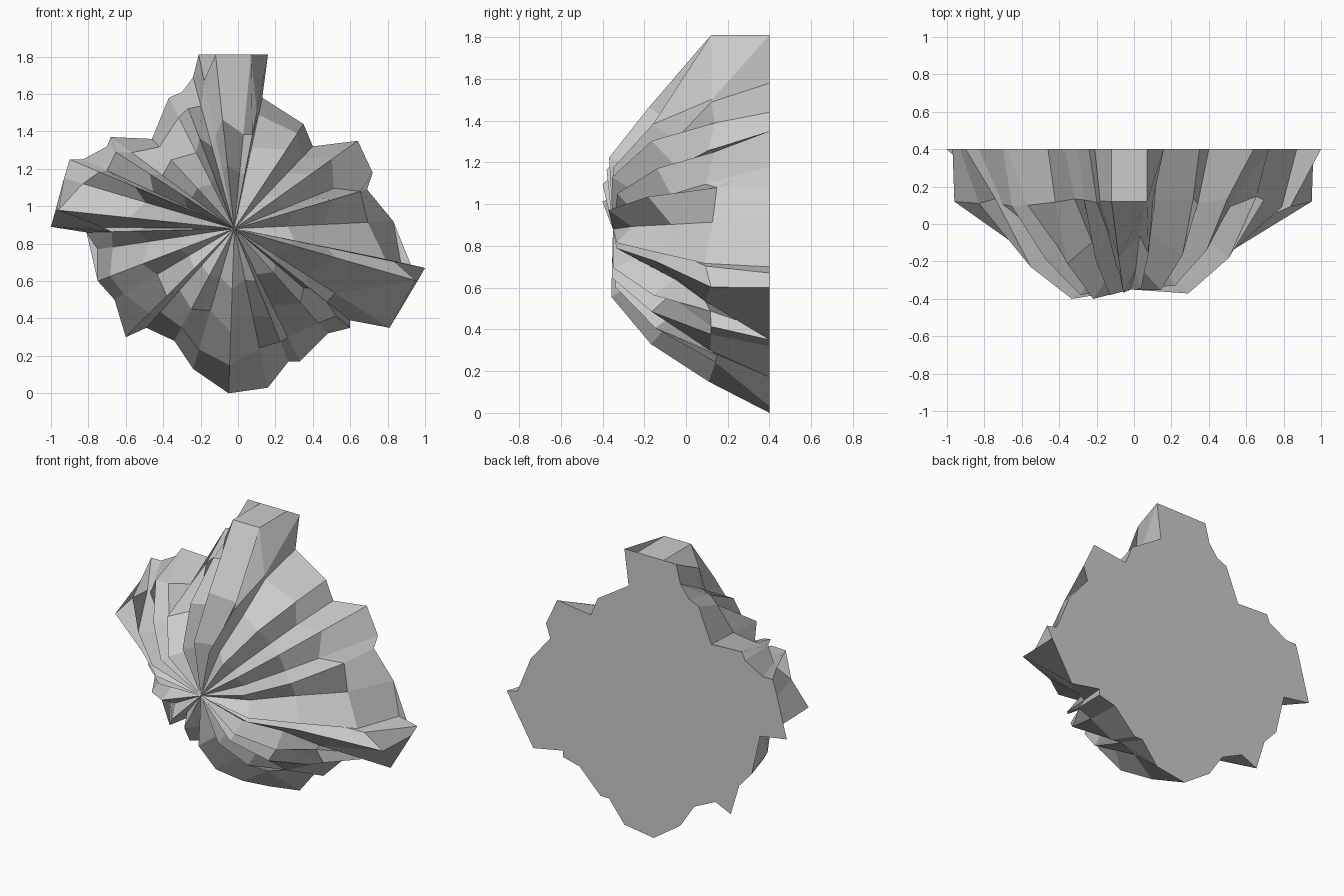
import bpy, bmesh, math, random

random.seed(11)
CX, CZ, TIP, BACK = -0.02, 0.88, -0.35, 0.4

# Back outline, clockwise from the top: x, z, and fullness of the ridge in front of it
OUTLINE = [
    (-0.21, 1.81, .85), (-0.12, 1.81, 1), (0.07, 1.81, 1), (0.16, 1.81, .67),
    (0.13, 1.58, .87), (0.35, 1.44, .91), (0.40, 1.32, .86), (0.64, 1.35, .79),
    (0.72, 1.18, .72), (0.69, 1.09, .95), (0.83, 0.92, .84), (0.87, 0.70, .91),
    (1.00, 0.67, .84), (0.96, 0.60, .99), (0.81, 0.35, .65), (0.60, 0.39, .80),
    (0.60, 0.35, .88), (0.48, 0.32, .90), (0.33, 0.17, .82), (0.27, 0.17, .85),
    (0.16, 0.03, .75), (-0.05, 0.00, .83), (-0.24, 0.13, .86), (-0.34, 0.28, .88),
    (-0.49, 0.35, .84), (-0.60, 0.30, .78), (-0.66, 0.50, .92), (-0.75, 0.60, .91),
    (-0.75, 0.77, .89), (-0.81, 0.86, .83), (-1.00, 0.89, .72), (-0.97, 0.98, .99),
    (-0.93, 1.15, .89), (-0.90, 1.25, .82), (-0.83, 1.25, .84), (-0.70, 1.32, .93),
    (-0.68, 1.37, .83), (-0.46, 1.36, .91), (-0.37, 1.58, .85), (-0.30, 1.61, .88),
    (-0.24, 1.69, .81),
]
# Inner rings: typical radius and depth
RINGS = [(0.30, -0.30), (0.51, -0.11)]

bm = bmesh.new()
tip = bm.verts.new((CX, TIP, CZ))
ribs = []
for n, (x, z, full) in enumerate(OUTLINE):
    dx, dz = x - CX, z - CZ
    reach = math.hypot(dx, dz)
    rim = reach * full
    ux, uz = dx / reach, dz / reach
    # Neighbouring ribs alternate between ridge and groove
    pleat = (0.06 if n % 2 else -0.06) + random.uniform(-0.03, 0.03)
    rib = []
    for radius, y in RINGS:
        swell = min(1.06, 0.55 + 0.45 * rim / 0.72)
        r = radius * swell * (1 + pleat)
        # Upper left ridges stand a little further forward
        bulge = 0.05 if ux < 0 and 0.3 < uz < 0.95 else 0
        y = max(-0.4, y - pleat * 0.8 - bulge)
        rib.append(bm.verts.new((CX + ux * r, y, CZ + uz * r)))
    rim_y = 0.12 if full > 0.97 else 0.12 + random.uniform(-0.03, 0.03)
    rib.append(bm.verts.new((CX + ux * rim, rim_y, CZ + uz * rim)))
    rib.append(bm.verts.new((x, BACK, z)))
    ribs.append(rib)

# Skin between neighbouring ribs, closed by a fan at the tip
for a, b in zip(ribs, ribs[1:] + ribs[:1]):
    bm.faces.new((tip, a[0], b[0]))
    for i in range(len(a) - 1):
        bm.faces.new((a[i], a[i + 1], b[i + 1], b[i]))
# Flat back
back = bm.faces.new([rib[-1] for rib in ribs])
bmesh.ops.triangulate(bm, faces=[back])
bmesh.ops.recalc_face_normals(bm, faces=bm.faces)

mesh = bpy.data.meshes.new("rock")
bm.to_mesh(mesh)
bm.free()
bpy.context.collection.objects.link(bpy.data.objects.new("rock", mesh))
